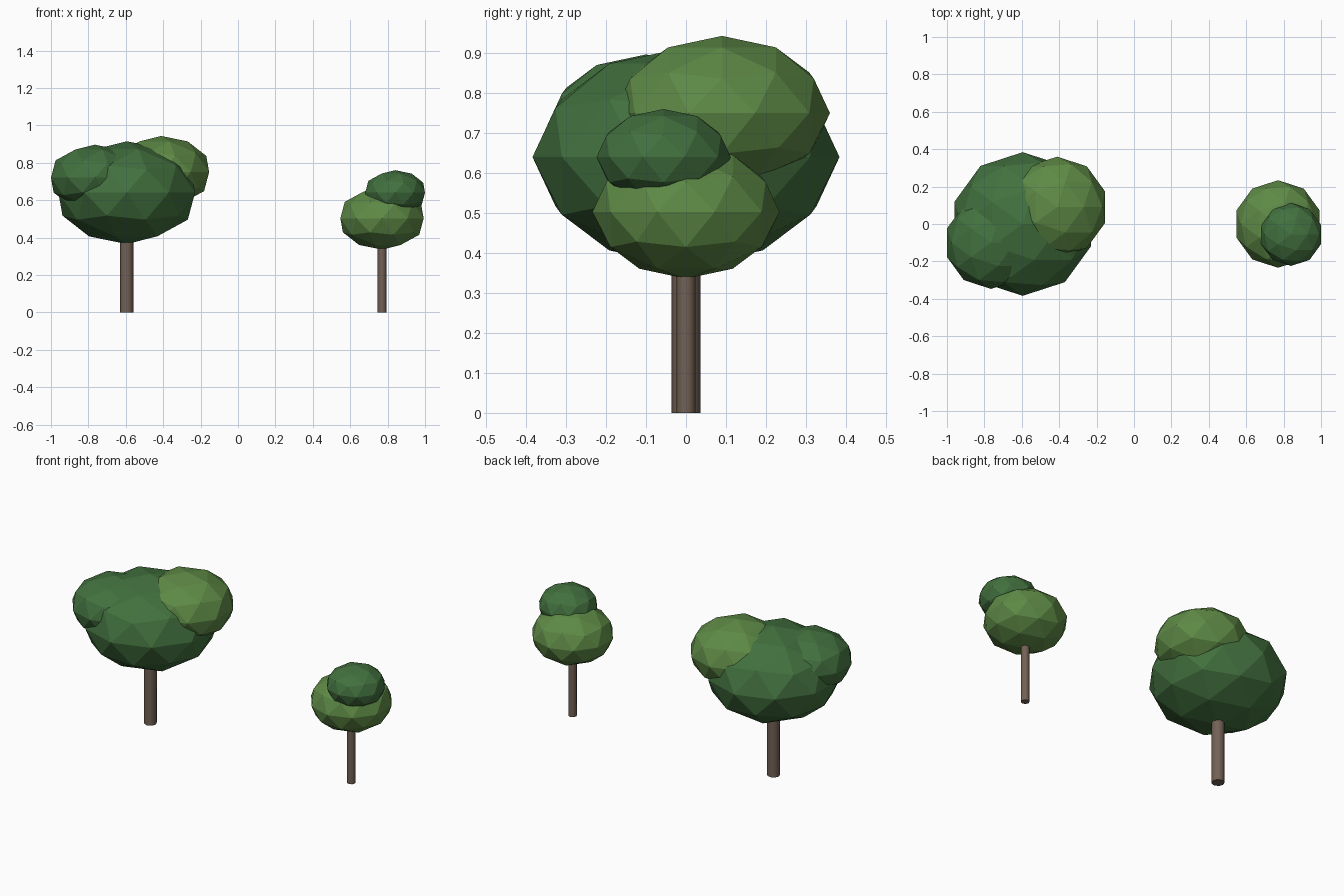
import bpy

if "Cube" in bpy.data.objects:
    bpy.data.objects.remove(bpy.data.objects["Cube"])


def material(name, rgb):
    m = bpy.data.materials.new(name)
    m.diffuse_color = (*rgb, 1)
    m.use_nodes = True
    m.node_tree.nodes["Principled BSDF"].inputs["Base Color"].default_value = m.diffuse_color
    return m


bark = material("bark", (0.17, 0.12, 0.09))
dark_leaf = material("dark_leaf", (0.054, 0.162, 0.048))
light_leaf = material("light_leaf", (0.112, 0.254, 0.061))


def trunk(name, x, radius, height):
    bpy.ops.mesh.primitive_cylinder_add(vertices=8, radius=radius, depth=height,
                                        location=(x, 0, height / 2))
    ob = bpy.context.object
    ob.name = name
    ob.data.materials.append(bark)
    bpy.ops.object.shade_smooth_by_angle(angle=0.9)


def foliage(name, centre, radius, mat):
    # low-poly leaf clump, squashed vertically
    bpy.ops.mesh.primitive_ico_sphere_add(subdivisions=2, radius=radius, location=centre)
    ob = bpy.context.object
    ob.name = name
    ob.scale.z = 0.715
    bpy.ops.object.transform_apply(location=False, rotation=False, scale=True)
    ob.data.materials.append(mat)


# Large tree
trunk("large_trunk", -0.595, 0.036, 0.45)
foliage("large_crown", (-0.595, 0, 0.64), 0.384, dark_leaf)
foliage("large_crown_right", (-0.411, 0.09, 0.75), 0.27, light_leaf)
foliage("large_crown_left", (-0.765, -0.10, 0.72), 0.247, dark_leaf)

# Small tree
trunk("small_trunk", 0.77, 0.024, 0.40)
foliage("small_crown", (0.77, 0, 0.503), 0.234, light_leaf)
foliage("small_crown_top", (0.84, -0.056, 0.64), 0.168, dark_leaf)
